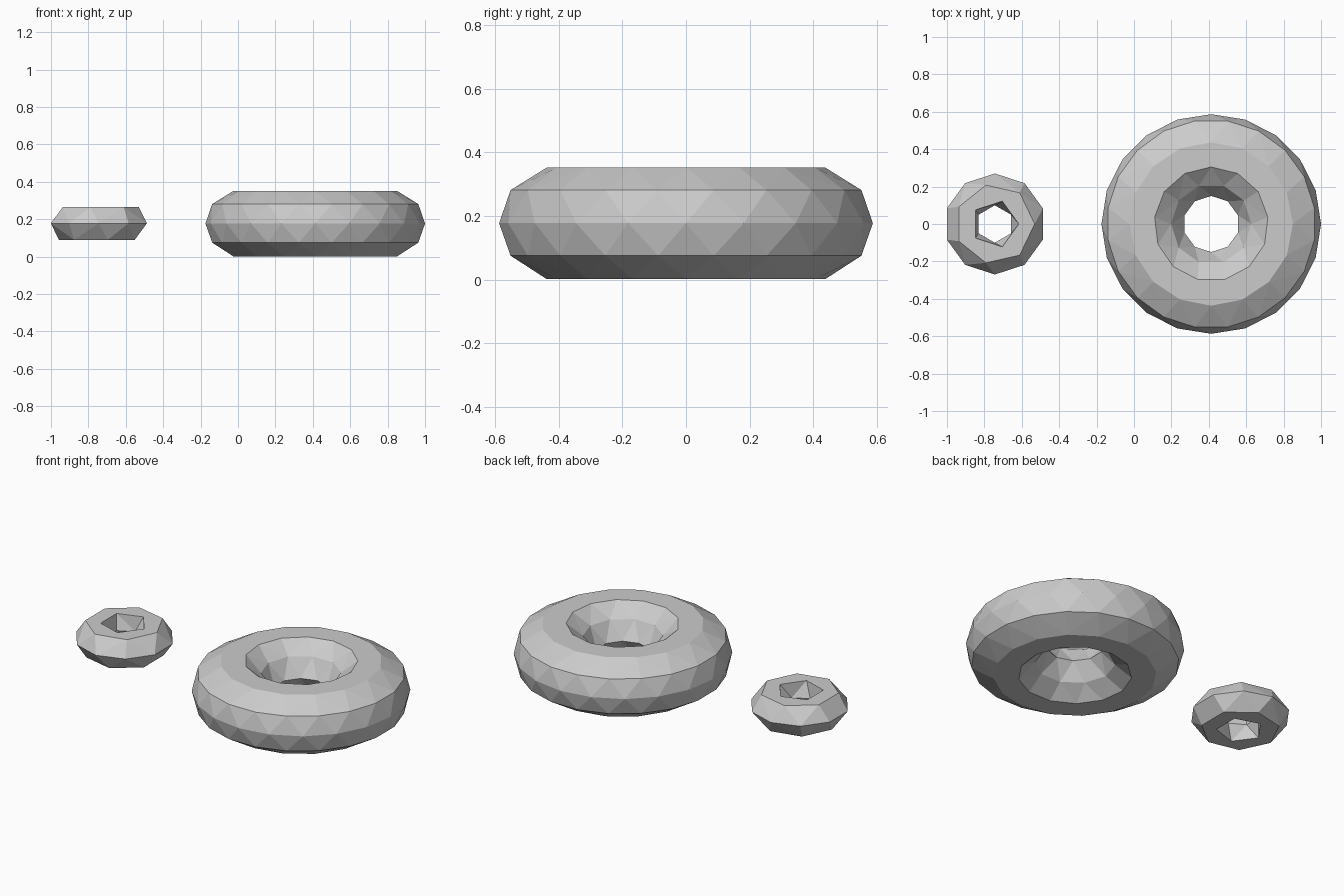
import bpy, bmesh
from math import pi, cos, sin

if "Cube" in bpy.data.objects:
    bpy.data.objects.remove(bpy.data.objects["Cube"])


def ring(bm, cx, radius, z, n, start):
    """Ring of vertices; returns (angle, vertex) pairs in ascending order."""
    step = 2 * pi / n
    offset = (start * pi / 180) % step
    return [(offset + i * step,
             bm.verts.new((cx + radius * cos(offset + i * step),
                           radius * sin(offset + i * step), z)))
            for i in range(n)]


def stitch(bm, a, b):
    """Triangle strip between two rings with possibly different side counts."""
    na, nb = len(a), len(b)

    def angle(r, k):
        return r[k % len(r)][0] + 2 * pi * (k // len(r))

    # start b at the vertex closest in angle to a[0]
    s = min(range(-1, nb), key=lambda k: abs(angle(b, k) - a[0][0]))
    i = j = 0
    while i < na or j < nb:
        mid_a = angle(a, i) + angle(a, i + 1)
        mid_b = angle(b, s + j) + angle(b, s + j + 1)
        va, vb = a[i % na][1], b[(s + j) % nb][1]
        if j >= nb or (i < na and mid_a <= mid_b):
            i += 1
            bm.faces.new((va, a[i % na][1], vb))
        else:
            j += 1
            bm.faces.new((va, b[(s + j) % nb][1], vb))


def faceted_ring(name, cx, profile):
    """Profile rows: radius, height, side count, angle of one vertex."""
    bm = bmesh.new()
    rings = [ring(bm, cx, *row) for row in profile]
    for k in range(len(rings)):
        stitch(bm, rings[k], rings[(k + 1) % len(rings)])
    bmesh.ops.recalc_face_normals(bm, faces=bm.faces)
    mesh = bpy.data.meshes.new(name)
    bm.to_mesh(mesh)
    bm.free()
    obj = bpy.data.objects.new(name, mesh)
    bpy.context.collection.objects.link(obj)


# Large ring: ten-sided section, fewer sides toward the hole
faceted_ring("large_ring", 0.413, [
    (0.587, 0.177, 20, 90),
    (0.558, 0.281, 20, 99),
    (0.437, 0.352, 16, 90),
    (0.305, 0.352, 13, 90),
    (0.215, 0.281, 10, 108),
    (0.150, 0.177, 10, 90),
    (0.215, 0.075, 10, 108),
    (0.305, 0.001, 13, 90),
    (0.437, 0.001, 16, 90),
    (0.558, 0.075, 20, 99),
])

# Small ring: six-sided section
faceted_ring("small_ring", -0.744, [
    (0.270, 0.178, 10, 90),
    (0.213, 0.266, 7, 0),
    (0.128, 0.266, 5, 0),
    (0.100, 0.178, 6, 30),
    (0.128, 0.090, 5, 180),
    (0.213, 0.090, 7, 180),
])
